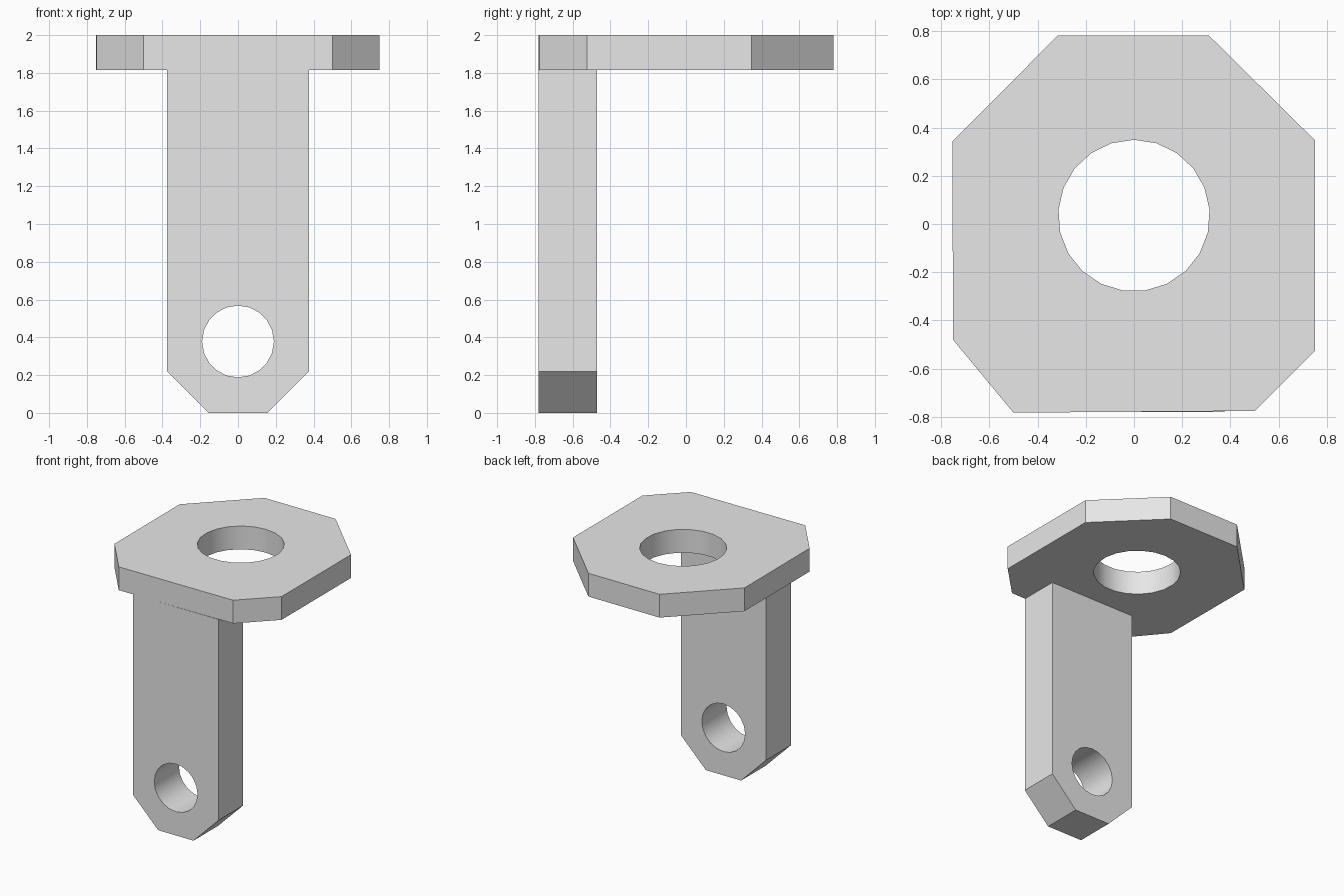
import bpy
import bmesh
from math import sin, cos, tau
from mathutils import Matrix, Vector

cube = bpy.data.objects.get("Cube")
if cube:
    bpy.data.objects.remove(cube, do_unlink=True)

GREY = (0.8, 0.8, 0.8, 1.0)
grey = bpy.data.materials.new("plain grey")
grey.use_nodes = True
grey.diffuse_color = GREY
grey.node_tree.nodes["Principled BSDF"].inputs["Base Color"].default_value = GREY


def circle(centre, radius, sides):
    """Points of a hole outline, starting at its top."""
    return [(centre[0] + radius * sin(tau * i / sides),
             centre[1] + radius * cos(tau * i / sides)) for i in range(sides)]


def pierced_slab(name, outline, hole, thickness, matrix):
    """Extrude a flat outline with a hole along its local z axis."""
    bm = bmesh.new()
    edges = []
    for loop in (outline, hole):
        verts = [bm.verts.new((x, y, 0)) for x, y in loop]
        edges += [bm.edges.new((a, b)) for a, b in zip(verts, verts[1:] + verts[:1])]
    bmesh.ops.triangle_fill(bm, edges=edges, use_beauty=True, normal=(0, 0, 1))
    grown = bmesh.ops.extrude_face_region(bm, geom=bm.faces[:], use_keep_orig=True)
    top = [v for v in grown["geom"] if isinstance(v, bmesh.types.BMVert)]
    bmesh.ops.translate(bm, verts=top, vec=Vector((0, 0, thickness)))
    bm.transform(matrix)
    bmesh.ops.recalc_face_normals(bm, faces=bm.faces[:])
    mesh = bpy.data.meshes.new(name)
    bm.to_mesh(mesh)
    bm.free()
    mesh.materials.append(grey)
    obj = bpy.data.objects.new(name, mesh)
    bpy.context.collection.objects.link(obj)
    bpy.ops.object.select_all(action="DESELECT")
    obj.select_set(True)
    bpy.context.view_layer.objects.active = obj
    bpy.ops.object.shade_smooth_by_angle()
    return obj


# Horizontal plate with clipped corners and a large round hole
plate_outline = [(-0.5, -0.782), (0.5, -0.775), (0.75, -0.525), (0.75, 0.347),
                 (0.31, 0.782), (-0.315, 0.782), (-0.753, 0.342), (-0.75, -0.48)]
pierced_slab("top_plate", plate_outline, circle((0, 0.035), 0.314, 21),
             0.185, Matrix.Translation((0, 0, 1.815)))

# Upright leg, drawn in the x-z plane and extruded from back to front
leg_outline = [(-0.155, 0), (0.155, 0), (0.375, 0.22), (0.375, 1.815),
               (-0.375, 1.815), (-0.375, 0.22)]
upright = Matrix.Translation((0, -0.47, 0)) @ Matrix.Rotation(tau / 4, 4, "X")
pierced_slab("front_leg", leg_outline, circle((0, 0.378), 0.19, 20), 0.31, upright)
